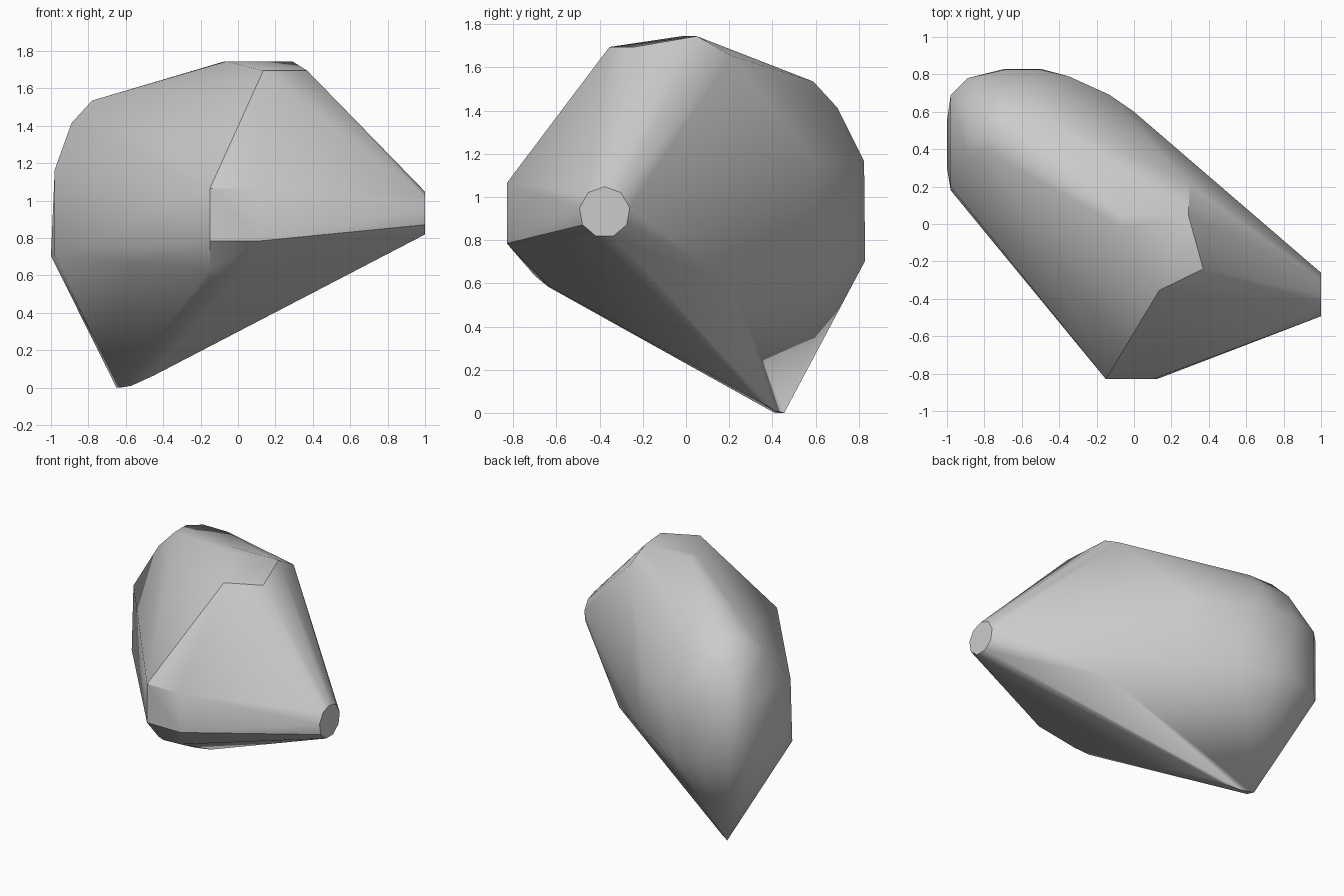
import bpy, bmesh, math
from mathutils import Vector

cube = bpy.data.objects.get("Cube")
if cube:
    bpy.data.objects.remove(cube, do_unlink=True)

# One grey material
mat = bpy.data.materials.new("stone_grey")
mat.use_nodes = True
GREY = (0.6, 0.6, 0.6, 1)
mat.diffuse_color = GREY
mat.node_tree.nodes["Principled BSDF"].inputs["Base Color"].default_value = GREY


def level(z, *plan):
    """Corner points sharing one height."""
    return [Vector((x, y, z)) for x, y in plan]


# Round blunt nose
SIDES = 9
nose = []
for i in range(SIDES):
    a = math.tau * i / SIDES + math.pi / 2
    nose.append(Vector((1, -0.377 + 0.118 * math.cos(a), 0.935 + 0.118 * math.sin(a))))

# Front plate and the chin under it
front = level(1.07, (-0.15, -0.83), (0.1, -0.83))
front += level(0.79, (-0.15, -0.83), (0.12, -0.83))
front += level(0.64, (-0.15, -0.7)) + level(0.59, (-0.15, -0.64), (-0.02, -0.63))

# Crown
crown = level(1.75, (-0.07, 0.05), (-0.06, -0.02), (0.29, 0.05))
crown += level(1.7, (0.135, -0.355), (0.37, -0.24)) + level(1.66, (0.3, 0.21))

# Rounded back, level by level
back = level(1.54, (-0.78, 0.39), (-0.78, 0.52), (-0.69, 0.59), (-0.5, 0.59))
back += level(1.42, (-0.89, 0.36), (-0.89, 0.56), (-0.74, 0.7), (-0.5, 0.7))
back += level(1.17, (-0.98, 0.2), (-0.98, 0.69), (-0.89, 0.78), (-0.69, 0.825),
              (-0.5, 0.825), (-0.35, 0.79), (-0.13, 0.69), (0, 0.6))
back += level(0.71, (-0.98, 0.18), (-1, 0.3), (-1, 0.55), (-0.97, 0.7), (-0.89, 0.78),
              (-0.69, 0.83), (-0.5, 0.83), (-0.3, 0.74), (-0.04, 0.58))
back += level(0.6, (0.39, 0.21))

# Bottom tip
tip = level(0.005, (-0.65, 0.455), (-0.63, 0.41)) + level(0.015, (-0.57, 0.41))
tip += level(0.07, (-0.45, 0.33))

# Wrap all corners in one convex skin
bm = bmesh.new()
for p in nose + front + crown + back + tip:
    bm.verts.new(p)
hull = bmesh.ops.convex_hull(bm, input=bm.verts[:])
loose = [v for v in bm.verts if not v.link_faces]
bmesh.ops.delete(bm, geom=loose, context='VERTS')
bmesh.ops.dissolve_limit(bm, angle_limit=math.radians(1), verts=bm.verts[:], edges=bm.edges[:])
bmesh.ops.recalc_face_normals(bm, faces=bm.faces[:])
drop = min(v.co.z for v in bm.verts)
bmesh.ops.translate(bm, verts=bm.verts[:], vec=(0, 0, -drop))

mesh = bpy.data.meshes.new("faceted_stone")
bm.to_mesh(mesh)
bm.free()
mesh.materials.append(mat)
stone = bpy.data.objects.new("faceted_stone", mesh)
bpy.context.collection.objects.link(stone)

# Smooth shading with crisp main edges
bpy.context.view_layer.objects.active = stone
stone.select_set(True)
bpy.ops.object.shade_smooth_by_angle(angle=math.radians(35))
